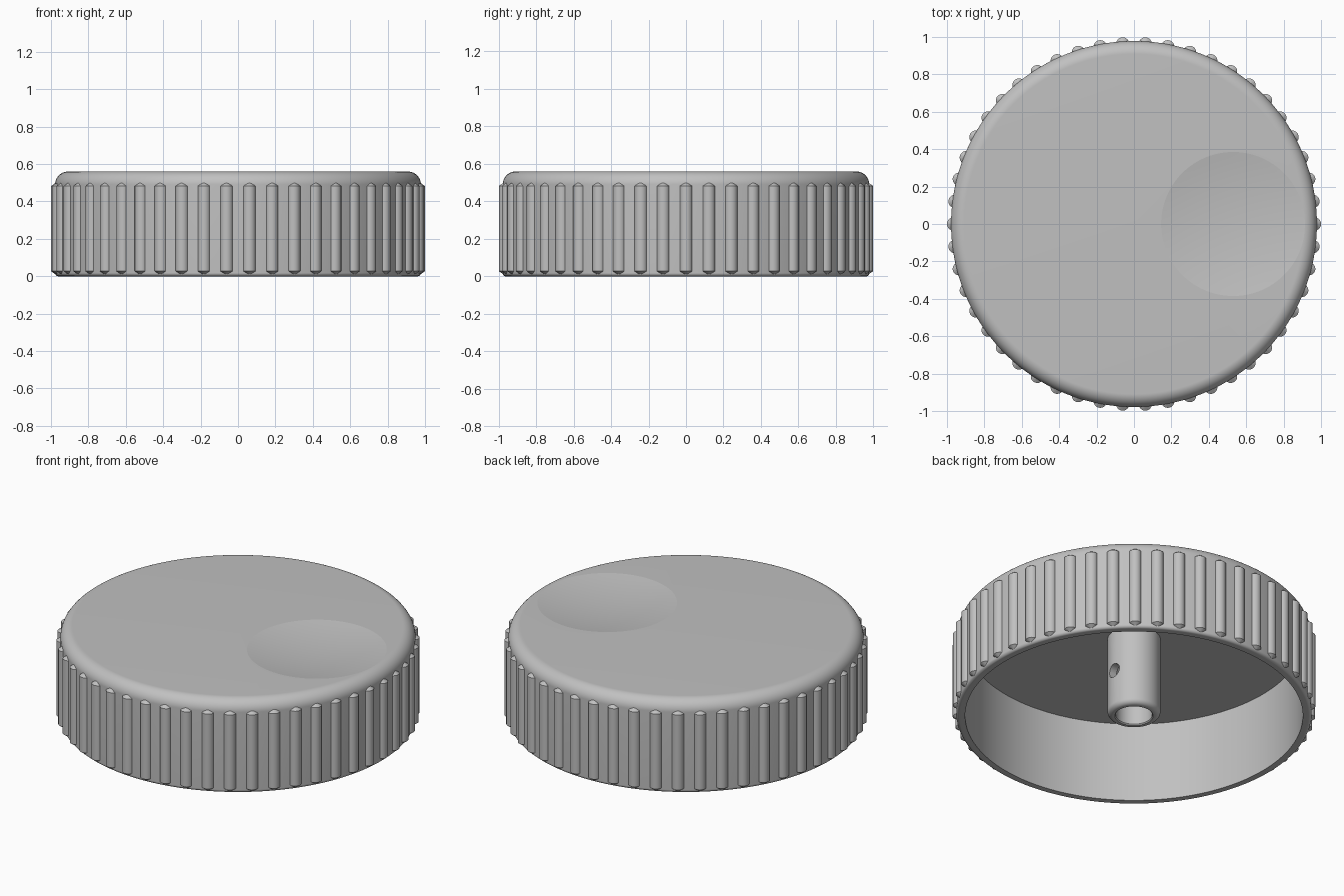
import bpy, bmesh, math
from mathutils import Matrix, Vector

cube = bpy.data.objects.get("Cube")
if cube:
    bpy.data.objects.remove(cube, do_unlink=True)

grey = bpy.data.materials.new("plain grey")
grey.use_nodes = True
colour = (0.53, 0.53, 0.53, 1)
grey.diffuse_color = colour
grey.node_tree.nodes["Principled BSDF"].inputs["Base Color"].default_value = colour


def arc(cx, cz, r, start, end, steps):
    """Points of a circular arc in the r-z plane, angles in degrees."""
    angles = [math.radians(start + (end - start) * i / steps) for i in range(steps + 1)]
    return [(cx + r * math.cos(a), cz + r * math.sin(a)) for a in angles]


def lathe(bm, profile, segments, matrix=Matrix()):
    """Revolve an r-z profile around z, then place it."""
    verts = [bm.verts.new((r, 0, z)) for r, z in profile]
    edges = [bm.edges.new(pair) for pair in zip(verts, verts[1:])]
    before = set(bm.verts) - set(verts)
    bmesh.ops.spin(bm, geom=verts + edges, cent=(0, 0, 0), axis=(0, 0, 1),
                   angle=math.tau, steps=segments)
    made = [v for v in bm.verts if v not in before]
    bmesh.ops.remove_doubles(bm, verts=made, dist=1e-5)
    made = [v for v in bm.verts if v not in before]
    bmesh.ops.transform(bm, matrix=matrix, verts=made)


def finish(name, bm):
    bmesh.ops.recalc_face_normals(bm, faces=bm.faces)
    mesh = bpy.data.meshes.new(name)
    bm.to_mesh(mesh)
    bm.free()
    mesh.materials.append(grey)
    obj = bpy.data.objects.new(name, mesh)
    bpy.context.collection.objects.link(obj)
    return obj


def turned(name, profile, segments, matrix=Matrix()):
    bm = bmesh.new()
    lathe(bm, profile, segments, matrix)
    return finish(name, bm)


def activate(obj):
    bpy.ops.object.select_all(action='DESELECT')
    obj.select_set(True)
    bpy.context.view_layer.objects.active = obj


def cut(obj, cutter):
    cutter.hide_render = True
    mod = obj.modifiers.new("cut", 'BOOLEAN')
    mod.operation = 'DIFFERENCE'
    mod.solver = 'EXACT'
    mod.object = cutter
    activate(obj)
    bpy.ops.object.modifier_apply(modifier=mod.name)
    bpy.data.objects.remove(cutter, do_unlink=True)


def smooth(obj, degrees):
    activate(obj)
    bpy.ops.object.shade_smooth_by_angle(angle=math.radians(degrees))


HEIGHT, RADIUS, INNER, CEILING = 0.56, 0.978, 0.93, 0.485

# Hollow cap with a rounded top edge and a softened lower rim
fillet, rim = 0.07, 0.018
shell = [(0, HEIGHT)]
shell += arc(RADIUS - fillet, HEIGHT - fillet, fillet, 90, 0, 20)
shell += arc(RADIUS - rim, rim, rim, 0, -90, 18)
shell += [(INNER, 0), (INNER, CEILING), (0, CEILING)]
cap = turned("knob_cap", shell, 200)

# Shallow round finger dish in the top
dish_r, depth = 0.385, 0.03
ball = (dish_r ** 2 + depth ** 2) / (2 * depth)
half = math.degrees(math.asin(dish_r / ball))
bowl = arc(0, HEIGHT - depth + ball, ball, -90, -90 + half, 12)
bowl[0] = (0, HEIGHT - depth)
bowl += [(dish_r + 0.005, HEIGHT + 0.1), (0, HEIGHT + 0.1)]
cut(cap, turned("dish_cutter", bowl, 96, Matrix.Translation((0.53, 0, 0))))
smooth(cap, 6)

# Grip ribs with chamfered ends, evenly spaced around the side
rib_r, chamfer, count = 0.035, 0.022, 50
low, high = 0.012, 0.498
rib = [(0, low), (rib_r - chamfer, low), (rib_r, low + chamfer * 0.7),
       (rib_r, high - chamfer * 0.7), (rib_r - chamfer, high), (0, high)]
bm = bmesh.new()
for i in range(count):
    turn = Matrix.Rotation(math.tau * i / count, 4, 'Z')
    lathe(bm, rib, 24, turn @ Matrix.Translation((1 - rib_r, 0, 0)))
smooth(finish("grip_ribs", bm), 25)

# Hollow shaft post under the cap
post_r, bore, edge = 0.146, 0.1, 0.03
tube = [(0, CEILING + 0.02), (post_r, CEILING + 0.02)]
tube += arc(post_r - edge, edge, edge, 0, -90, 10)
tube += [(bore + 0.006, 0), (bore, 0.006), (bore, 0.42), (0, 0.42)]
post = turned("shaft_post", tube, 64)

# Set screw hole through one wall of the post
screw = [(0, 0), (0.042, 0), (0.042, 0.3), (0, 0.3)]
place = Matrix.Translation((0, 0, 0.235)) @ Matrix.Rotation(math.pi / 2, 4, 'Y')
cut(post, turned("screw_cutter", screw, 32, place))
smooth(post, 30)
